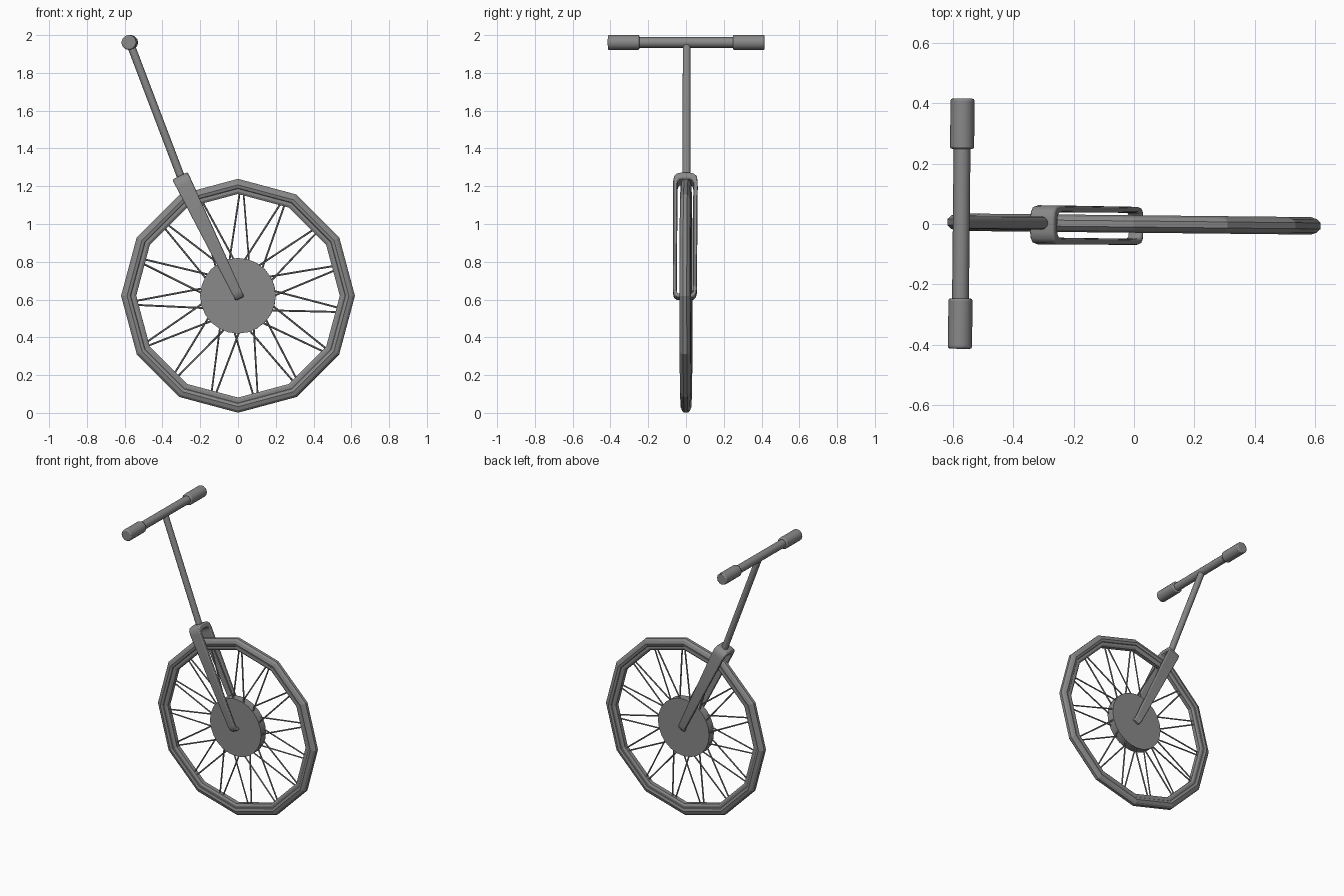
import bpy, bmesh
from math import sin, cos, pi, radians
from mathutils import Vector, Matrix

if "Cube" in bpy.data.objects:
    bpy.data.objects.remove(bpy.data.objects["Cube"])

C = Vector((0, 0, 0.62))                        # wheel centre
TURN = Matrix.Rotation(radians(-0.6), 4, 'Z')   # slight steering angle
DARK = bpy.data.materials.new("dark_grey")
DARK.diffuse_color = (0.25, 0.25, 0.25, 1)
DARK.use_nodes = True
DARK.node_tree.nodes["Principled BSDF"].inputs["Base Color"].default_value = DARK.diffuse_color


def finish(name, bm, smooth=None, bevel=None):
    bmesh.ops.recalc_face_normals(bm, faces=bm.faces)
    bm.transform(TURN)
    me = bpy.data.meshes.new(name)
    bm.to_mesh(me)
    bm.free()
    me.materials.append(DARK)
    ob = bpy.data.objects.new(name, me)
    bpy.context.collection.objects.link(ob)
    if bevel:
        m = ob.modifiers.new("bevel", 'BEVEL')
        m.width, m.segments, m.limit_method = bevel, 2, 'ANGLE'
        m.angle_limit = radians(50)
    if smooth:
        bpy.ops.object.select_all(action='DESELECT')
        ob.select_set(True)
        bpy.context.view_layer.objects.active = ob
        bpy.ops.object.shade_smooth_by_angle(angle=radians(smooth))
    return ob


def rod(bm, a, b, r, n):
    a, b = Vector(a), Vector(b)
    d = b - a
    mat = Matrix.Translation((a + b) / 2) @ d.to_track_quat('Z', 'Y').to_matrix().to_4x4()
    bmesh.ops.create_cone(bm, cap_ends=True, segments=n, radius1=r, radius2=r,
                          depth=d.length, matrix=mat)


def loft(bm, rings, closed):
    loops = [[bm.verts.new(p) for p in ring] for ring in rings]
    n = len(loops[0])
    for i in range(len(loops) - (0 if closed else 1)):
        a, b = loops[i], loops[(i + 1) % len(loops)]
        for j in range(n):
            bm.faces.new((a[j], a[(j + 1) % n], b[(j + 1) % n], b[j]))
    if not closed:
        bm.faces.new(loops[0])
        bm.faces.new(loops[-1])


def polar(r, ang, y=0):
    return C + Vector((r * cos(ang), y, r * sin(ang)))


# Twelve-sided tyre and rim, each a swept profile of (radius, half width)
def hoop(name, half):
    prof = half + [(r, -y) for r, y in reversed(half)]
    bm = bmesh.new()
    loft(bm, [[polar(r, i * pi / 6, y) for r, y in prof] for i in range(12)], True)
    finish(name, bm)


hoop("tyre", [(0.619, 0.010), (0.607, 0.022), (0.587, 0.029), (0.570, 0.024), (0.562, 0.014)])
hoop("rim", [(0.575, 0.020), (0.552, 0.021), (0.539, 0.014)])

# Hub disc
bm = bmesh.new()
rod(bm, C - Vector((0, 0.027, 0)), C + Vector((0, 0.027, 0)), 0.2, 24)
finish("hub", bm, 30)

# Spokes in pairs that meet at the rim and cross their neighbours near the hub
bm = bmesh.new()
for k in range(15):
    for s in (-1, 1):
        a = radians(64 + 24 * k)
        rod(bm, polar(0.19, a + s * radians(16), s * 0.016),
            polar(0.55, a + s * radians(1)), 0.005, 6)
finish("spokes", bm)

# Fork: tapered strap bent into a U, its tips curled in to the hub
top, tip = Vector((-0.307, -0.006, 1.255)), Vector((0.011, -0.006, 0.604))
axis = (tip - top).normalized()
across = Vector((-axis.z, 0, axis.x))
L = (tip - top).length
outer = [(0.020, L), (0.044, L - 0.002), (0.058, L - 0.016), (0.063, L - 0.04),
         (0.065, 0.05), (0.060, 0.02), (0.045, 0.005), (0.025, 0)]
inner = [(0.020, L - 0.020), (0.035, L - 0.021), (0.041, L - 0.030), (0.043, L - 0.05),
         (0.042, 0.07), (0.040, 0.052), (0.033, 0.041), (0.02, 0.036)]
stations = [(o, i, 1) for o, i in zip(outer, inner)]
stations += [(o, i, -1) for o, i, _ in reversed(stations)]
rings = []
for o, i, s in stations:
    ring = []
    for (y, d), signs in ((o, (-1, 1)), (i, (1, -1))):
        w = 0.045 + (0.025 - 0.045) * d / L
        ring += [top + axis * d + across * w * q + Vector((0, y * s, 0)) for q in signs]
    rings.append(ring)
bm = bmesh.new()
loft(bm, rings, False)
finish("fork", bm, 40, 0.007)

# Steering stem
bar = Vector((-0.573, -0.005, 1.961))
bm = bmesh.new()
rod(bm, (-0.293, 0, 1.225), bar + Vector((0, 0.003, 0)), 0.021, 12)
finish("stem", bm, 35)

# Handlebar and grips
bm = bmesh.new()
rod(bm, bar - Vector((0, 0.3, 0)), bar + Vector((0, 0.3, 0)), 0.028, 12)
finish("handlebar", bm, 40)
for s, side in ((-1, "right"), (1, "left")):
    bm = bmesh.new()
    rod(bm, bar + Vector((0, s * 0.248, 0)), bar + Vector((0, s * 0.415, 0)), 0.040, 12)
    finish(side + "_grip", bm, 40, 0.007)
